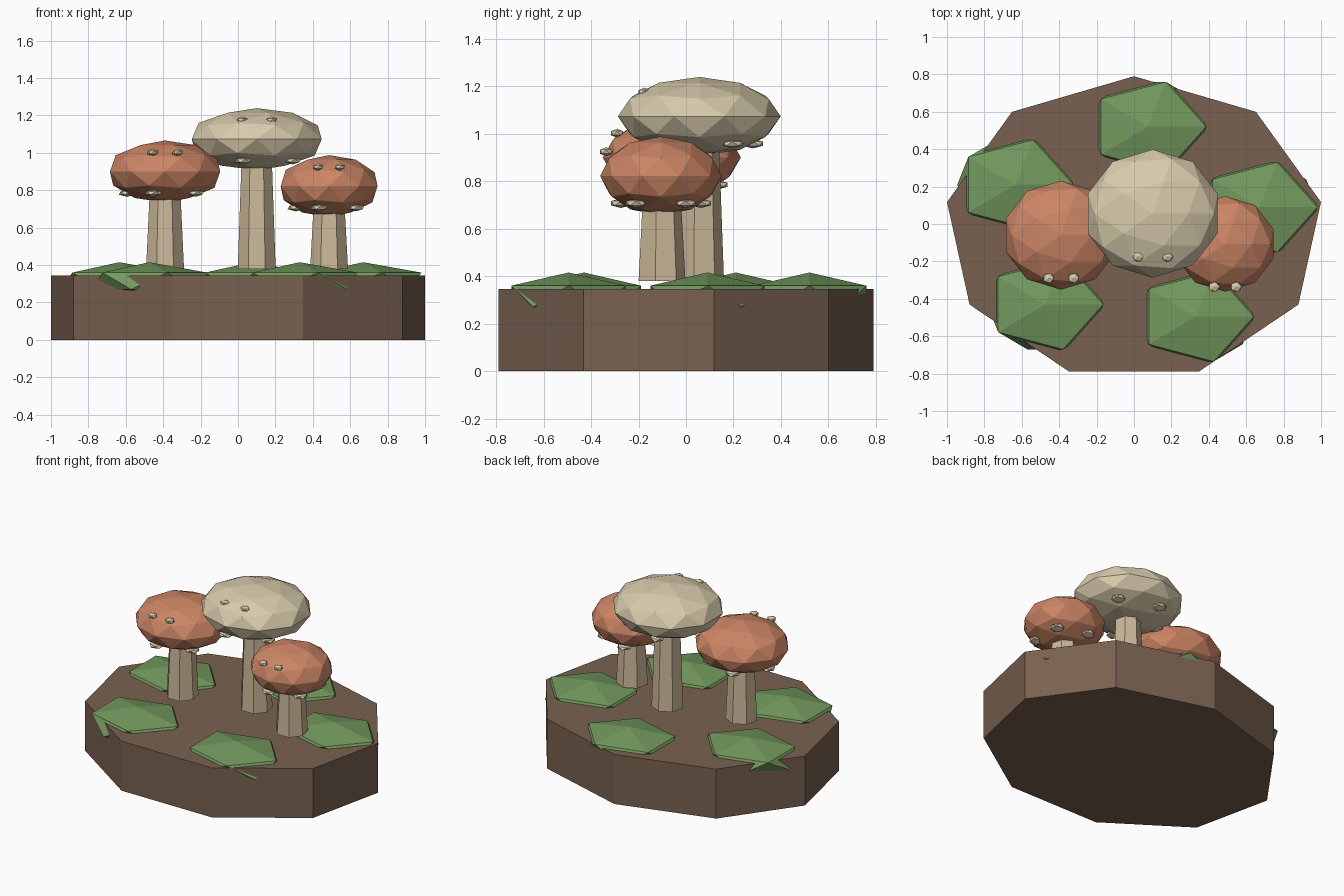
import bpy
import math

if "Cube" in bpy.data.objects:
    bpy.data.objects.remove(bpy.data.objects["Cube"])


def material(name, rgb):
    m = bpy.data.materials.new(name)
    m.diffuse_color = (*rgb, 1)
    m.use_nodes = True
    m.node_tree.nodes["Principled BSDF"].inputs["Base Color"].default_value = m.diffuse_color
    return m


SOIL = material("soil", (0.19, 0.12, 0.08))
LEAF = material("leaf", (0.17, 0.32, 0.11))
RED = material("red_cap", (0.60, 0.235, 0.13))
STEM = material("stem", (0.60, 0.48, 0.32))
CREAM = material("cream", (0.69, 0.60, 0.41))


def finish(name, mat, scale=(1, 1, 1)):
    ob = bpy.context.object
    ob.name = name
    ob.scale = scale
    ob.data.materials.append(mat)
    return ob


def blob(name, mat, loc, scale, subdivisions=1):
    bpy.ops.mesh.primitive_ico_sphere_add(subdivisions=subdivisions, radius=1, location=loc)
    return finish(name, mat, scale)


def post(name, mat, loc, z0, z1, r0, r1, sides, scale=(1, 1, 1)):
    bpy.ops.mesh.primitive_cone_add(vertices=sides, radius1=r0, radius2=r1, depth=z1 - z0,
                                    location=(loc[0], loc[1], (z0 + z1) / 2))
    return finish(name, mat, scale)


def mushroom(name, mat, x, y, z, r):
    # Tapered stem, faceted cap
    post(name + "_stem", STEM, (x, y), 0.38, z, 0.104, 0.079, 7)
    blob(name + "_cap", mat, (x, y, z), (r, r * 0.94, 0.166), 2)
    # Two spots on the front, five under the rim
    for side in (-1, 1):
        blob(name + "_front_spot", CREAM, (x + side * r * 0.215, y - 0.23, z + 0.102),
             (0.033, 0.03, 0.019))
    for i in range(5):
        a = math.radians(36 + 72 * i)
        blob(name + "_under_spot", CREAM,
             (x + 0.65 * r * math.cos(a), y + 0.65 * r * math.sin(a), z - 0.115),
             (0.05, 0.05, 0.02))


# Nine-sided ground slab
post("ground", SOIL, (0, -0.024), 0, 0.345, 1, 1, 9, (1.015, 0.814, 1))

# Half-buried leaf clumps
for x, y in ((0.67, 0.09), (0.075, 0.52), (-0.635, 0.21), (-0.475, -0.43), (0.33, -0.495)):
    blob("leaf_clump", LEAF, (x, y, 0.315), (0.347, 0.282, 0.1))

# Three mushrooms
mushroom("middle", CREAM, 0.1, 0.056, 1.073, 0.365)
mushroom("left", RED, -0.39, -0.06, 0.90, 0.31)
mushroom("right", RED, 0.487, -0.106, 0.822, 0.272)
